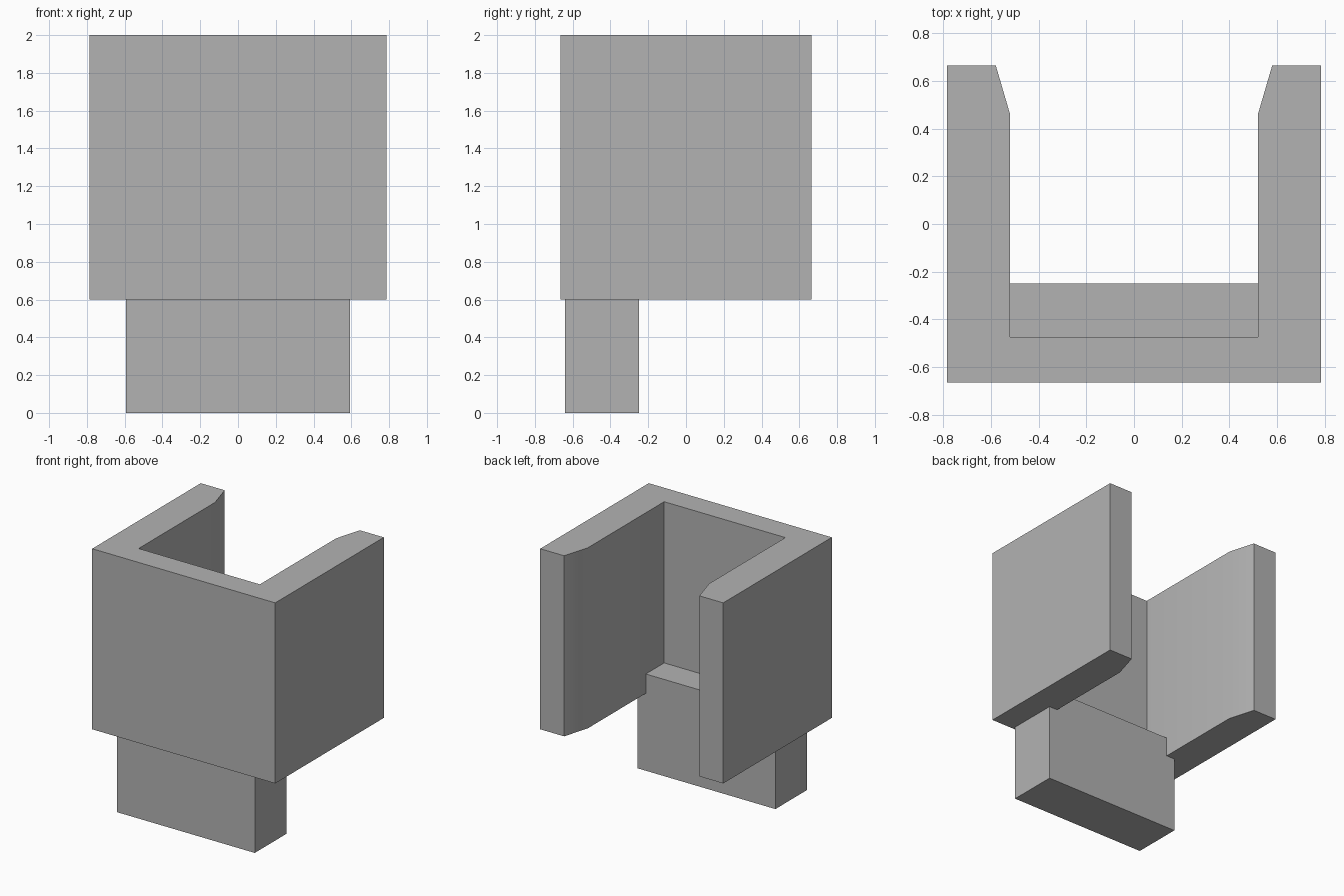
import bpy
import bmesh

cube = bpy.data.objects.get("Cube")
if cube:
    bpy.data.objects.remove(cube, do_unlink=True)

grey = bpy.data.materials.new("plain grey")
grey.use_nodes = True
colour = (0.45, 0.45, 0.45, 1)
grey.diffuse_color = colour
grey.node_tree.nodes["Principled BSDF"].inputs["Base Color"].default_value = colour


def extrude_outline(name, outline, bottom, top):
    """Solid prism with the given plan outline."""
    bm = bmesh.new()
    base = bm.faces.new([bm.verts.new((x, y, bottom)) for x, y in outline])
    result = bmesh.ops.extrude_face_region(bm, geom=[base])
    moved = [v for v in result["geom"] if isinstance(v, bmesh.types.BMVert)]
    bmesh.ops.translate(bm, verts=moved, vec=(0, 0, top - bottom))
    bmesh.ops.recalc_face_normals(bm, faces=bm.faces)
    mesh = bpy.data.meshes.new(name)
    bm.to_mesh(mesh)
    bm.free()
    mesh.materials.append(grey)
    obj = bpy.data.objects.new(name, mesh)
    bpy.context.collection.objects.link(obj)
    return obj


def mirrored(half):
    """Close a right-hand half outline by reflecting it in x."""
    return half + [(-x, y) for x, y in reversed(half)]


# U-shaped bracket with flared arm mouths
bracket = extrude_outline("u_bracket", mirrored([
    (0.785, -0.665), (0.785, 0.665), (0.58, 0.665),
    (0.52, 0.46), (0.52, -0.475)]), 0.6, 2.0)

# Foot block, rising into the bracket as a ledge between the arms
foot = extrude_outline("foot_block", mirrored([
    (0.592, -0.64), (0.592, -0.25)]), 0, 0.75)

bpy.ops.object.select_all(action="DESELECT")
for part in (bracket, foot):
    part.select_set(True)
bpy.context.view_layer.objects.active = bracket
bpy.ops.object.shade_smooth_by_angle()
